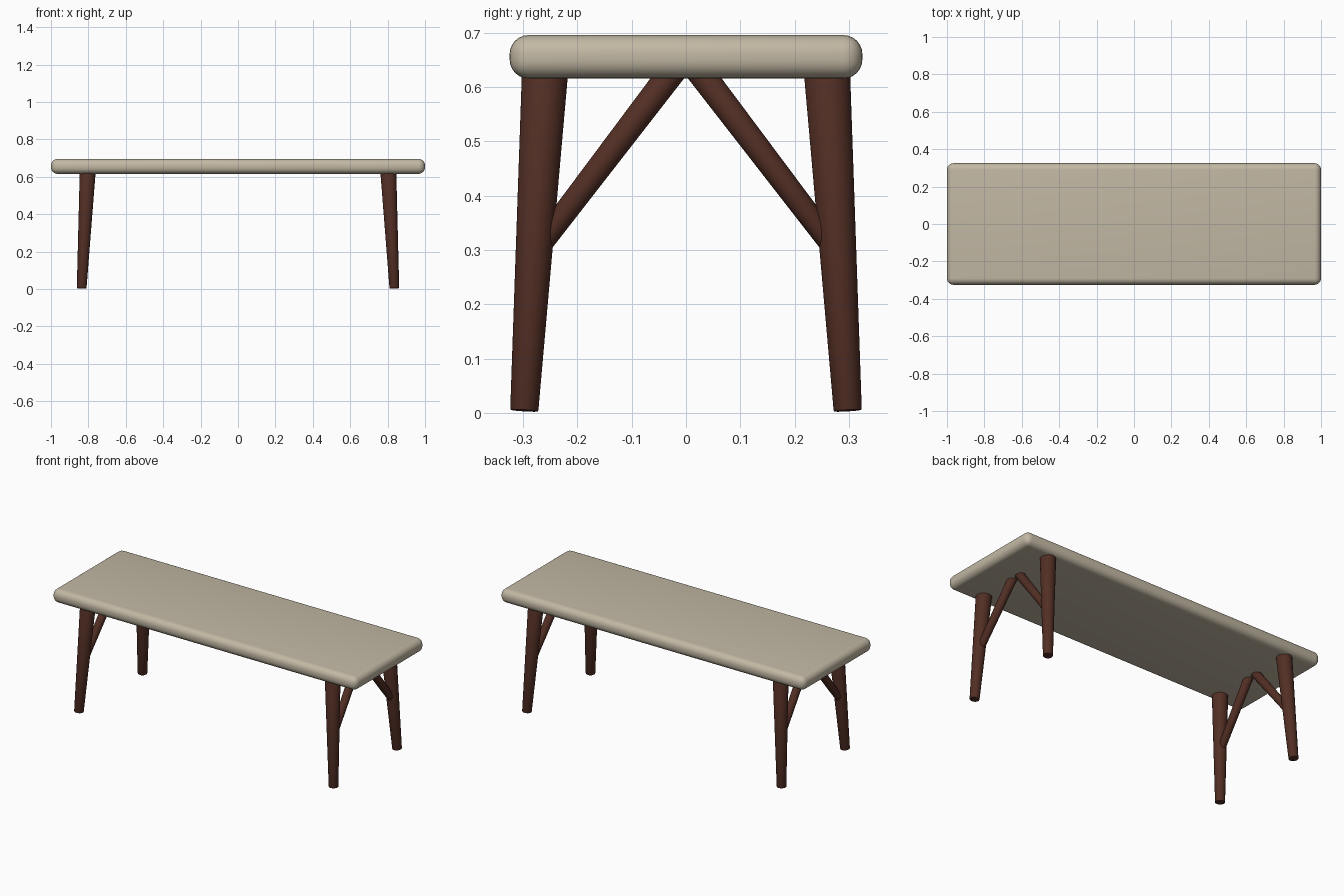
import bpy
from mathutils import Vector

cube = bpy.data.objects.get("Cube")
if cube:
    bpy.data.objects.remove(cube, do_unlink=True)


def make_material(name, color):
    mat = bpy.data.materials.new(name)
    mat.use_nodes = True
    mat.diffuse_color = color
    mat.node_tree.nodes["Principled BSDF"].inputs["Base Color"].default_value = color
    return mat


cream = make_material("cream_upholstery", (0.54, 0.48, 0.37, 1))
walnut = make_material("dark_walnut", (0.085, 0.028, 0.018, 1))


def finish(obj, name, mat, bevel, segments):
    """Name, colour, round the edges and smooth the sides."""
    obj.name = name
    obj.data.materials.append(mat)
    mod = obj.modifiers.new("rounded_edges", "BEVEL")
    mod.width, mod.segments = bevel, segments
    mod.limit_method, mod.angle_limit = "ANGLE", 1.0
    bpy.ops.object.modifier_apply(modifier=mod.name)
    bpy.ops.object.shade_smooth_by_angle(angle=0.7)


def tapered_rod(name, start, end, r_start, r_end, bevel):
    """Round rod with square-cut ends running between two points."""
    start, end = Vector(start), Vector(end)
    axis = end - start
    bpy.ops.mesh.primitive_cone_add(vertices=32, radius1=r_start, radius2=r_end,
                                    depth=axis.length, location=(start + end) / 2,
                                    rotation=axis.to_track_quat("Z", "Y").to_euler())
    finish(bpy.context.object, name, walnut, bevel, 2)


# Padded seat slab
bpy.ops.mesh.primitive_cube_add(size=1, location=(0, 0, 0.656))
seat = bpy.context.object
seat.scale = (2, 0.65, 0.08)
bpy.ops.object.transform_apply(location=False, rotation=False, scale=True)
finish(seat, "seat", cream, 0.035, 6)

# Splayed legs, each with a diagonal brace rising to the middle of the seat
for sx, side in ((1, "left"), (-1, "right")):
    for sy, end in ((-1, "front"), (1, "back")):
        tapered_rod(f"{end}_{side}_leg",
                    (sx * 0.836, sy * 0.298, 0.004), (sx * 0.803, sy * 0.259, 0.64),
                    0.026, 0.043, 0.002)
        tapered_rod(f"{end}_{side}_brace",
                    (sx * 0.819, sy * 0.262, 0.318), (sx * 0.803, sy * 0.019, 0.637),
                    0.021, 0.025, 0.002)
